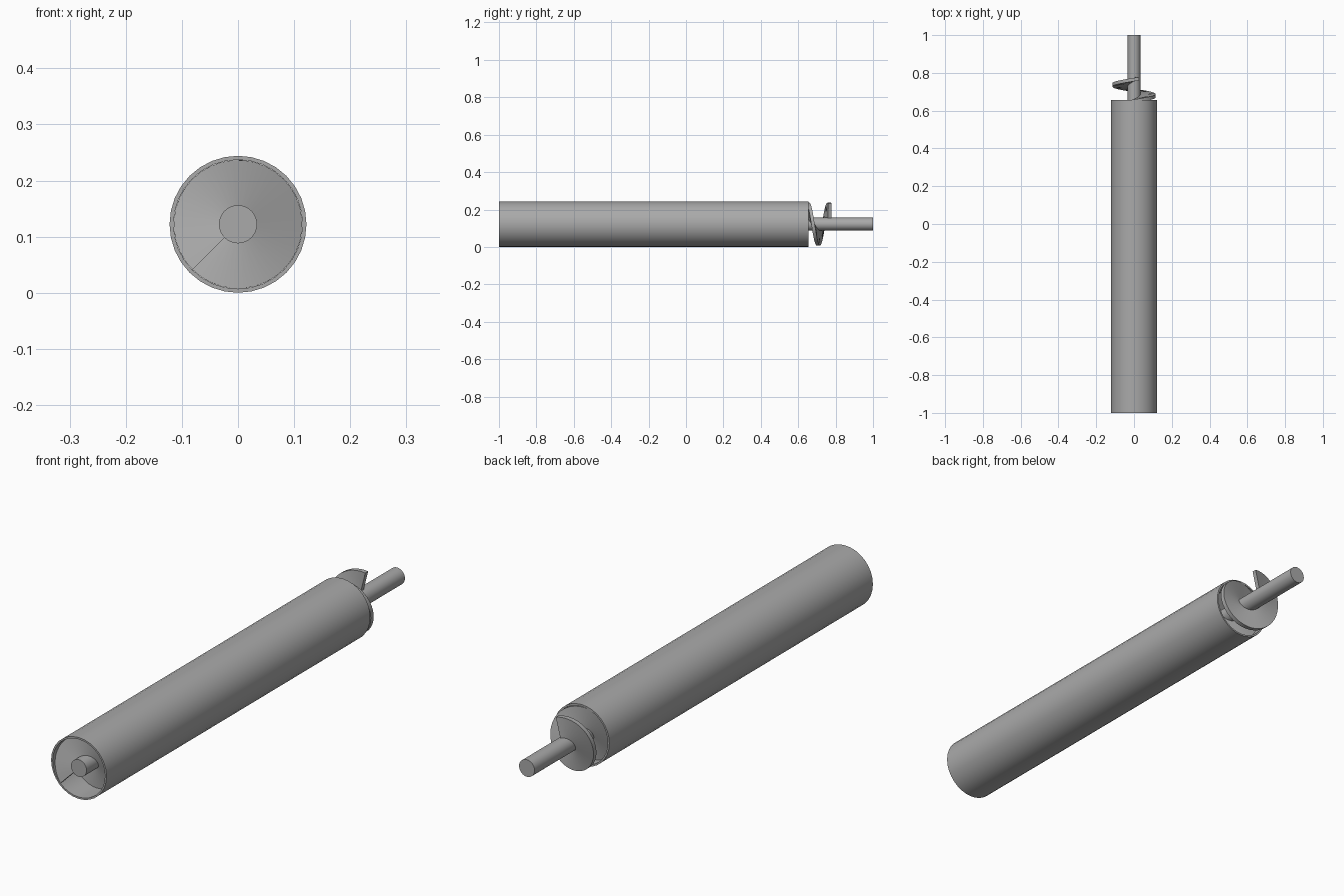
import bpy, bmesh, math

if "Cube" in bpy.data.objects:
    bpy.data.objects.remove(bpy.data.objects["Cube"])

CZ = 0.122            # height of the common axis
R_OUT, R_IN, R_SHAFT = 0.122, 0.115, 0.034
TUBE_END = 0.656

grey = bpy.data.materials.new("steel grey")
grey.diffuse_color = (0.40, 0.40, 0.40, 1)
grey.use_nodes = True
grey.node_tree.nodes["Principled BSDF"].inputs["Base Color"].default_value = grey.diffuse_color


def point(r, a, y):
    return (r * math.cos(a), y, CZ + r * math.sin(a))


def sweep(name, rings, closed):
    """Skin a list of equal-sized closed cross-sections; cap the ends unless looped."""
    bm = bmesh.new()
    vs = [[bm.verts.new(p) for p in ring] for ring in rings]
    n = len(vs[0])
    pairs = list(zip(vs, vs[1:])) + ([(vs[-1], vs[0])] if closed else [])
    for a, b in pairs:
        for i in range(n):
            j = (i + 1) % n
            bm.faces.new((a[i], a[j], b[j], b[i]))
    if not closed:
        bm.faces.new(vs[0])
        bm.faces.new(vs[-1])
    bmesh.ops.recalc_face_normals(bm, faces=bm.faces)
    me = bpy.data.meshes.new(name)
    bm.to_mesh(me)
    bm.free()
    me.materials.append(grey)
    ob = bpy.data.objects.new(name, me)
    bpy.context.collection.objects.link(ob)
    bpy.ops.object.select_all(action='DESELECT')
    ob.select_set(True)
    bpy.context.view_layer.objects.active = ob
    bpy.ops.object.shade_smooth_by_angle(angle=math.radians(35))
    return ob


def circle(r, y, n):
    return [point(r, math.tau * i / n, y) for i in range(n)]


# open casing tube: outer and inner walls joined by flat rims
S = 32
sweep("casing_tube", [circle(R_OUT, -1, S), circle(R_OUT, TUBE_END, S),
                      circle(R_IN, TUBE_END, S), circle(R_IN, -1, S)], True)

# solid centre shaft
sweep("centre_shaft", [circle(R_SHAFT, -1, S), circle(R_SHAFT, 1, S)], False)

# screw flight: a thin rectangular section wound clockwise around the shaft
THICK, Y0, Y1 = 0.018, -0.99, 0.769
START, TURNS = math.radians(225), 15 + 149 / 360
STEPS = round(TURNS * 36)
rings = []
for k in range(STEPS + 1):
    t = k / STEPS
    a = START - math.tau * TURNS * t
    y = Y0 + (Y1 - Y0) * t
    rings.append([point(r, a, y + d * THICK / 2) for r, d in
                  ((R_SHAFT - 0.003, -1), (R_IN - 0.0005, -1),
                   (R_IN - 0.0005, 1), (R_SHAFT - 0.003, 1))])
sweep("screw_flight", rings, False)
